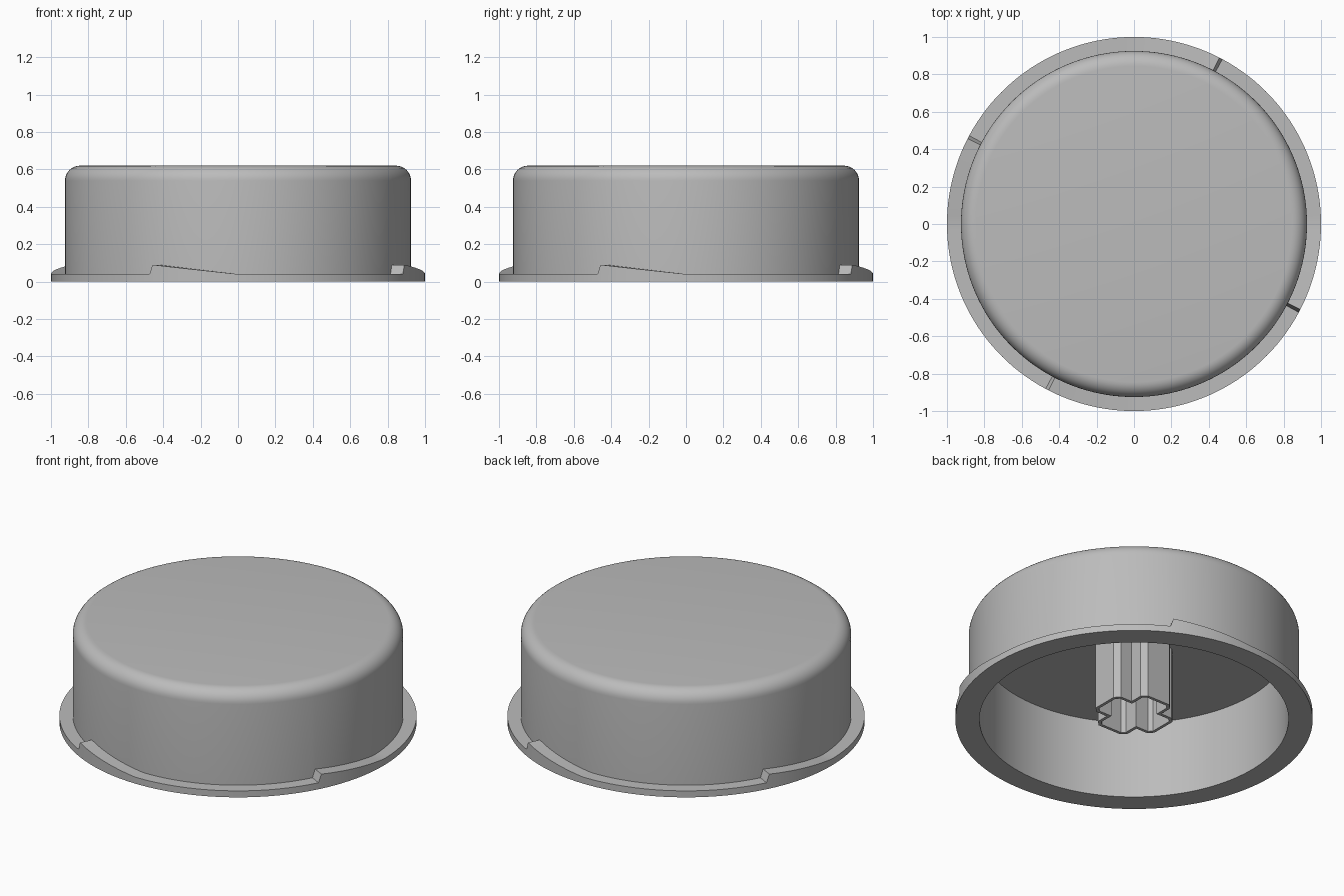
import bpy, bmesh
from math import sin, cos, pi, radians

cube = bpy.data.objects.get("Cube")
if cube:
    bpy.data.objects.remove(cube, do_unlink=True)

grey = bpy.data.materials.new("plain_grey")
grey.use_nodes = True
grey.diffuse_color = (0.5, 0.5, 0.5, 1)
grey.node_tree.nodes["Principled BSDF"].inputs["Base Color"].default_value = (0.5, 0.5, 0.5, 1)


def finish(bm, name):
    bmesh.ops.recalc_face_normals(bm, faces=bm.faces)
    mesh = bpy.data.meshes.new(name)
    bm.to_mesh(mesh)
    bm.free()
    mesh.materials.append(grey)
    obj = bpy.data.objects.new(name, mesh)
    bpy.context.collection.objects.link(obj)
    return obj


def strip(bm, a, b):
    """Join two closed rings of vertices with quads."""
    n = len(a)
    for i in range(n):
        j = (i + 1) % n
        bm.faces.new((a[i], a[j], b[j], b[i]))


# Sizes
R_FLANGE, R_WALL, R_BORE = 1.0, 0.925, 0.865
TOP, CEILING, FILLET = 0.62, 0.48, 0.08
FLANGE, PEAK = 0.04, 0.09
RAMP, DROP = 27.2, 28.2

# Angles and flange heights of one quarter: rising ramp, sharp drop, flat
RISE_STEPS, FLAT_STEPS = 12, 26
quarter = [(RAMP * i / RISE_STEPS, FLANGE + (PEAK - FLANGE) * i / RISE_STEPS)
           for i in range(RISE_STEPS + 1)]
quarter += [(DROP + (90 - DROP) * i / FLAT_STEPS, FLANGE) for i in range(FLAT_STEPS)]
stations = [(-radians(a + 90 * q), h) for q in range(4) for a, h in quarter]

# Hollow cap with ramped flange; a height of None follows the ramps
profile = [(R_BORE, CEILING), (R_BORE, 0), (R_FLANGE, 0), (R_FLANGE, None), (R_WALL, None)]
profile += [(R_WALL - FILLET + FILLET * cos(t), TOP - FILLET + FILLET * sin(t))
            for t in (pi / 2 * i / 8 for i in range(9))]
bm = bmesh.new()
rings = [[bm.verts.new((r * cos(a), r * sin(a), h if z is None else z))
          for a, h in stations] for r, z in profile]
for lower, upper in zip(rings, rings[1:]):
    strip(bm, lower, upper)
bm.faces.new(rings[0])
bm.faces.new(rings[-1])
cap = finish(bm, "cap_shell")
bpy.context.view_layer.objects.active = cap
cap.select_set(True)
bpy.ops.object.shade_smooth_by_angle(angle=radians(30))


# Hollow cross-shaped stem with chamfered arms
def cross(bm, length, half, chamfer, z):
    arm = [(length - chamfer, -half), (length, chamfer - half), (length, half - chamfer),
           (length - chamfer, half), (half, half)]
    ring = []
    for c, s in ((1, 0), (0, 1), (-1, 0), (0, -1)):
        ring += [bm.verts.new((x * c - y * s, x * s + y * c, z)) for x, y in arm]
    return ring


STEM_FOOT, WALL = 0.03, 0.018
outer, inner = (0.215, 0.108, 0.03), (0.215 - WALL, 0.108 - WALL, 0.02)
bm = bmesh.new()
loops = [cross(bm, *outer, CEILING), cross(bm, *outer, STEM_FOOT),
         cross(bm, *inner, STEM_FOOT), cross(bm, *inner, CEILING - 0.01)]
for a, b in zip(loops, loops[1:]):
    strip(bm, a, b)
bm.faces.new(loops[0])
bm.faces.new(loops[-1])
finish(bm, "cross_stem")
